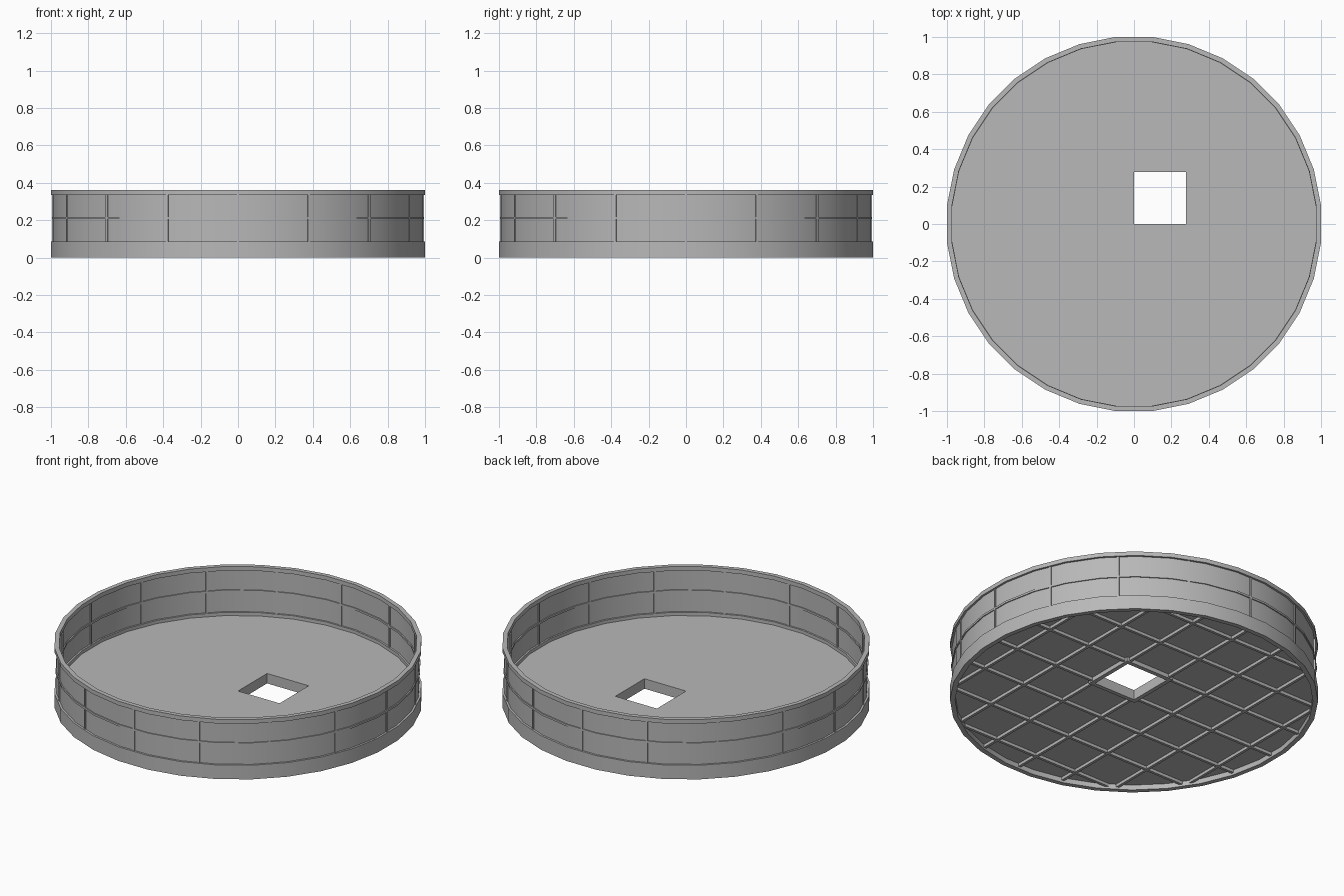
import bpy, bmesh, math
from mathutils import Matrix, Vector

SIDES = 32
FLAT = math.cos(math.pi / SIDES)
FLOOR_TOP, FLOOR_LOW = 0.065, 0.03
HOLE = 0.277
RIB_GAP = 0.277

cube = bpy.data.objects.get("Cube")
if cube:
    bpy.data.objects.remove(cube, do_unlink=True)

grey = bpy.data.materials.new("concrete_grey")
grey.use_nodes = True
colour = (0.48, 0.48, 0.48, 1)
grey.diffuse_color = colour
grey.node_tree.nodes["Principled BSDF"].inputs["Base Color"].default_value = colour


def finish(name, bm, smooth=False):
    bmesh.ops.recalc_face_normals(bm, faces=bm.faces)
    mesh = bpy.data.meshes.new(name)
    bm.to_mesh(mesh)
    bm.free()
    obj = bpy.data.objects.new(name, mesh)
    bpy.context.collection.objects.link(obj)
    mesh.materials.append(grey)
    if smooth:
        bpy.ops.object.select_all(action='DESELECT')
        obj.select_set(True)
        bpy.context.view_layer.objects.active = obj
        bpy.ops.object.shade_smooth_by_angle(angle=math.radians(30))
    return obj


def ring(name, inner, outer, low, high):
    """Closed band with flat sides facing the axes; radii are to the flats."""
    bm = bmesh.new()
    loops = []
    for i in range(SIDES):
        a = (i + 0.5) * math.tau / SIDES
        loops.append([bm.verts.new((r / FLAT * math.cos(a), r / FLAT * math.sin(a), z))
                      for r, z in ((inner, low), (outer, low), (outer, high), (inner, high))])
    for i in range(SIDES):
        p, q = loops[i], loops[(i + 1) % SIDES]
        for k in range(4):
            bm.faces.new((p[k], q[k], q[(k + 1) % 4], p[(k + 1) % 4]))
    return finish(name, bm, True)


def add_box(bm, lo, hi, turn=0):
    lo, hi = Vector(lo), Vector(hi)
    m = (Matrix.Rotation(turn, 4, 'Z') @ Matrix.Translation((lo + hi) / 2)
         @ Matrix.Diagonal((hi - lo).to_4d()))
    bmesh.ops.create_cube(bm, size=1, matrix=m)


# Wall bands, recessed panel and middle rail
ring("base_band", 0.972, 1.0, 0, 0.085)
ring("wall_panel", 0.982, 0.988, 0.08, 0.34)
ring("middle_rail", 0.976, 0.994, 0.205, 0.217)
ring("top_rim", 0.974, 1.0, 0.335, 0.36)

# Upright posts
bm = bmesh.new()
for i in range(16):
    add_box(bm, (0.976, -0.006, 0.08), (0.994, 0.006, 0.34), i * math.tau / 16)
finish("wall_posts", bm)

# Floor slab with a square opening
bm = bmesh.new()
bmesh.ops.create_cone(bm, cap_ends=True, segments=SIDES, radius1=0.98 / FLAT,
                      radius2=0.98 / FLAT, depth=FLOOR_TOP - FLOOR_LOW,
                      matrix=Matrix.Translation((0, 0, (FLOOR_TOP + FLOOR_LOW) / 2))
                      @ Matrix.Rotation(math.pi / SIDES, 4, 'Z'))
floor = finish("floor_slab", bm)
bm = bmesh.new()
add_box(bm, (0, 0, -1), (HOLE, HOLE, 1))
cutter = finish("opening_cutter", bm)
cutter.hide_render = True
cutter.hide_set(True)
cut = floor.modifiers.new("opening", 'BOOLEAN')
cut.operation = 'DIFFERENCE'
cut.solver = 'EXACT'
cut.object = cutter

# Frame under the opening
bm = bmesh.new()
W = 0.025
for lo, hi in (((-W, -W), (HOLE + W, 0)), ((-W, HOLE), (HOLE + W, HOLE + W)),
               ((-W, 0), (0, HOLE)), ((HOLE, 0), (HOLE + W, HOLE))):
    add_box(bm, (*lo, 0.005), (*hi, 0.035))
finish("opening_frame", bm)

# Crossed ribs under the floor, stopping at the frame
bm = bmesh.new()
for i in range(-3, 4):
    c = i * RIB_GAP
    half = math.sqrt(0.975 ** 2 - c * c)
    spans = [(-half, -W), (HOLE + W, half)] if i in (0, 1) else [(-half, half)]
    for a, b in spans:
        add_box(bm, (a, c - 0.008, 0.012), (b, c + 0.008, 0.035))
        add_box(bm, (c - 0.008, a, 0.012), (c + 0.008, b, 0.035))
finish("floor_ribs", bm)
